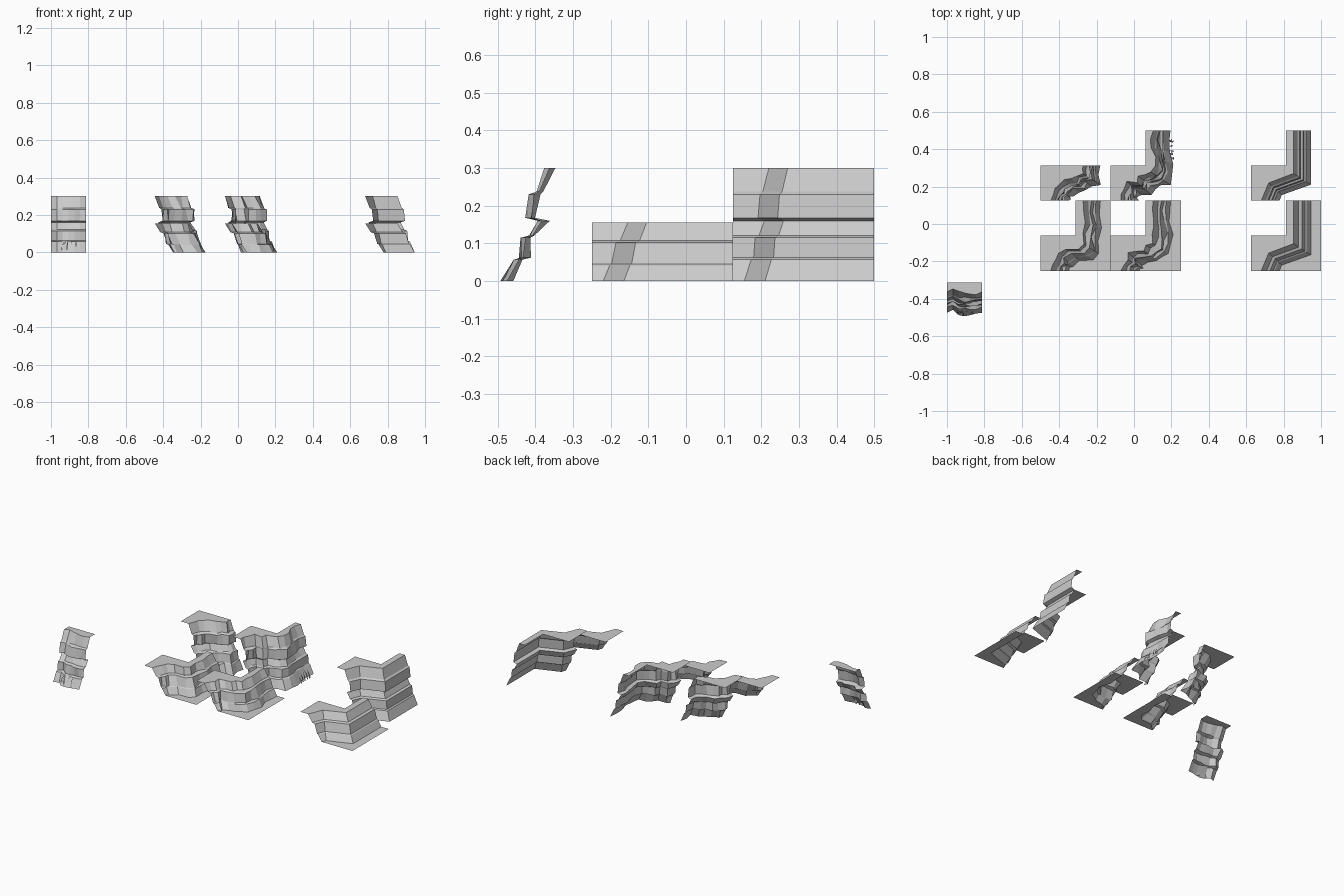
import bpy, bmesh, random
from mathutils import Vector

if "Cube" in bpy.data.objects:
    bpy.data.objects.remove(bpy.data.objects["Cube"])

# Cliff profiles: (t from lip 0 to foot 1, height)
HIGH = [(0, .30), (.24, .238), (.36, .230), (.44, .168), (.18, .160),
        (.40, .121), (.56, .115), (.62, .062), (.72, .057), (1, 0)]
LOW = [(0, .155), (.3, .108), (.48, .102), (.66, .045), (.74, .041), (1, 0)]
T = .1875  # one tile


def corner_path(length):
    """Lip and foot polylines of a corner cliff, from the back end to the front end."""
    lip = [(.228, length), (.228, .145), (.095, .095), (.055, 0)]
    foot = [(.32, length), (.32, .085), (.165, .03), (.153, 0)]
    return lip, foot


def subdivide(line, cuts):
    pts = []
    for (a, b), n in zip(zip(line, line[1:]), cuts):
        a, b = Vector(a), Vector(b)
        pts += [a.lerp(b, i / n) for i in range(n)]
    return pts + [Vector(line[-1])]


def flat_face(bm, verts):
    f = bm.faces.new(verts)
    f.normal_update()
    if f.normal.z < 0:
        f.normal_flip()


def cliff(name, origin, path, profile, plateau, ground=None, cuts=(1, 1, 1), rough=0.0, seed=1):
    rnd = random.Random(seed)
    bm = bmesh.new()
    lips, feet = subdivide(path[0], cuts), subdivide(path[1], cuts)
    cols = []
    for i, (a, b) in enumerate(zip(lips, feet)):
        inner = 0 < i < len(lips) - 1
        sway = rnd.uniform(-1, 1) * rough * .9 if inner else 0
        col = []
        for k, (t, z) in enumerate(profile):
            # ledges come in pairs of rows that wander separately
            tt = t + sway + (rnd.uniform(-1, 1) * rough * .7 if inner else 0)
            p = a.lerp(b, tt)
            if not inner:
                p = a.lerp(b, t)
            col.append(bm.verts.new((p.x, p.y, z)))
        cols.append(col)
    # rock wall
    for c0, c1 in zip(cols, cols[1:]):
        for r in range(len(profile) - 1):
            bm.faces.new((c0[r], c1[r], c1[r + 1], c0[r + 1]))
    # upper plateau and lower ground
    top = profile[0][1]
    flat_face(bm, [c[0] for c in cols] + [bm.verts.new((x, y, top)) for x, y in plateau])
    if ground:
        flat_face(bm, [c[-1] for c in cols] + [bm.verts.new((x, y, 0)) for x, y in ground])
    me = bpy.data.meshes.new(name)
    bm.to_mesh(me)
    bm.free()
    ob = bpy.data.objects.new(name, me)
    ob.location = (*origin, 0)
    bpy.context.collection.objects.link(ob)
    return ob


def blades(name, spots, out, seed):
    """Small curved tufts clinging to the rock; each spot is a base point and height."""
    rnd = random.Random(seed)
    bm = bmesh.new()
    out = Vector(out)
    side = out.cross(Vector((0, 0, 1)))
    for x, y, z, h in spots:
        base = Vector((x, y, z))
        w = rnd.uniform(.004, .007)
        mid = base - out * .006 + Vector((0, 0, h * .55))
        tip = base - out * .02 + Vector((0, 0, h)) + side * rnd.uniform(-.006, .006)
        v = [bm.verts.new(p) for p in (base - side * w, base + side * w,
                                       mid + side * w * .7, mid - side * w * .7, tip)]
        bm.faces.new(v[:4])
        bm.faces.new((v[3], v[2], v[4]))
    me = bpy.data.meshes.new(name)
    bm.to_mesh(me)
    bm.free()
    bpy.context.collection.objects.link(bpy.data.objects.new(name, me))


L_TOP = [(0, 0), (0, T), (T, T), (T, 2 * T)]
SHORT_TOP = [(0, 0), (0, T)]
L_GROUND = [(2 * T, 0), (2 * T, 2 * T)]
FULL, SHORT = corner_path(2 * T), corner_path(T)

# Plain corner cliffs
cliff("plain_high_corner", (.625, .125), FULL, HIGH, L_TOP)
cliff("plain_low_corner", (.625, -.25), FULL, LOW, L_TOP, L_GROUND)

# Weathered corner cliffs
cliff("rough_high_corner", (-.125, .125), FULL, HIGH, L_TOP, None, (5, 4, 3), .16, 4)
cliff("rough_high_short_corner", (-.5, .125), SHORT, HIGH, SHORT_TOP, None, (2, 4, 3), .16, 9)
cliff("rough_low_corner_left", (-.5, -.25), FULL, LOW, L_TOP, L_GROUND, (4, 3, 3), .15, 12)
cliff("rough_low_corner_middle", (-.125, -.25), FULL, LOW, L_TOP, L_GROUND, (5, 4, 3), .15, 21)

# Straight cliff section
straight = ([(T, .1375), (0, .1375)], [(T, .025), (0, .025)])
cliff("straight_cliff", (-1, -.5), straight, HIGH, [(0, T), (T, T)], None, (6,), .13, 6)

# Tufts at the foot of the cliffs
rnd = random.Random(3)
blades("straight_cliff_tufts",
       [(rnd.uniform(-.94, -.85), rnd.uniform(-.492, -.475), 0, rnd.uniform(.04, .075))
        for _ in range(9)], (0, -1, 0), 5)
blades("corner_cliff_tufts",
       [(rnd.uniform(.2, .215), rnd.uniform(.34, .45), 0, rnd.uniform(.03, .06))
        for _ in range(8)], (1, 0, 0), 8)
